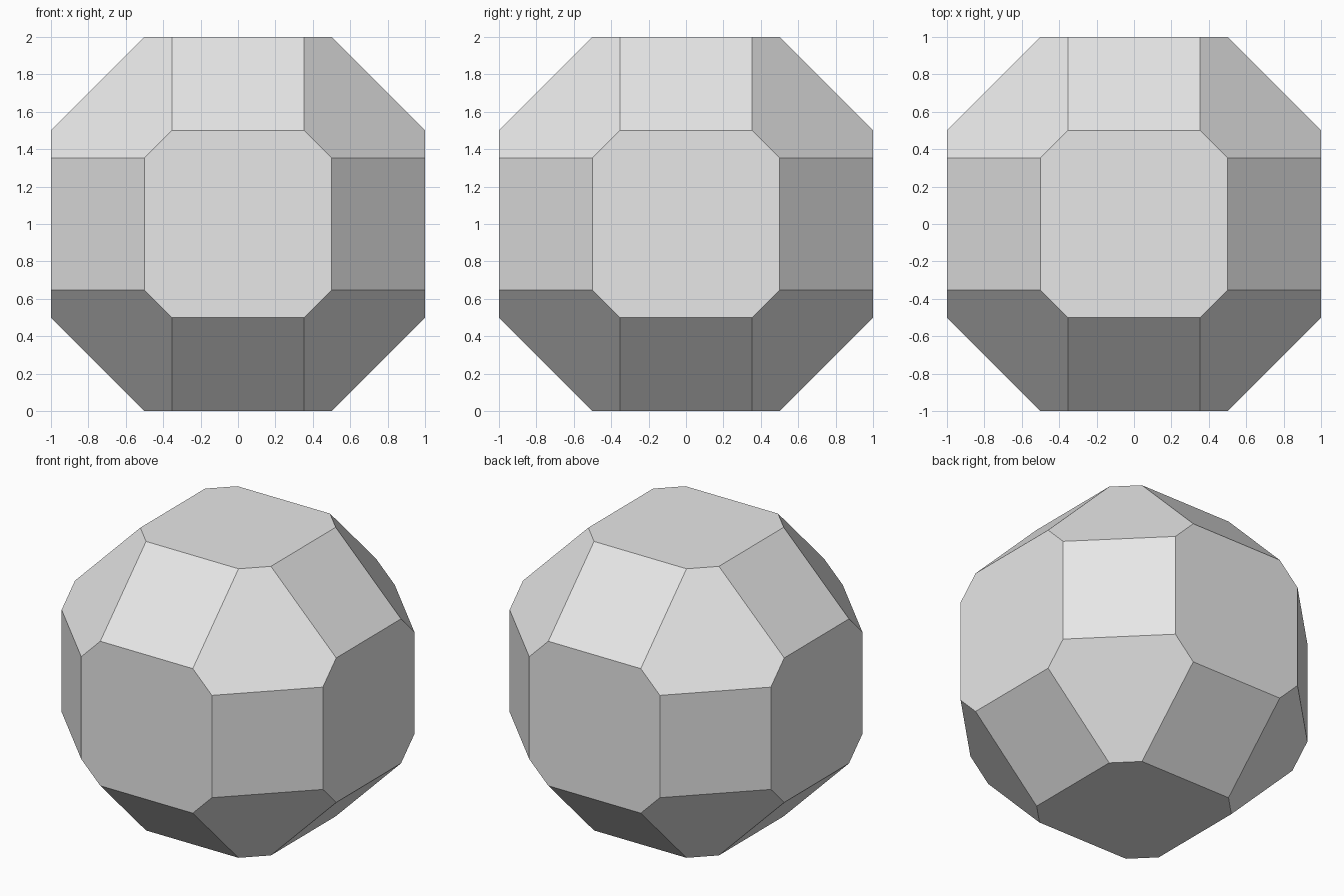
import bpy, bmesh, math
from mathutils import Vector

if "Cube" in bpy.data.objects:
    bpy.data.objects.remove(bpy.data.objects["Cube"])

# Corner distances: flat side, edge bevel, corner cut
DIMS = (1.0, 0.5, 0.354)
ORDERS = ((0, 1, 2), (0, 2, 1), (1, 0, 2), (1, 2, 0), (2, 0, 1), (2, 1, 0))

grey = bpy.data.materials.new("light_grey")
grey.diffuse_color = (0.8, 0.8, 0.8, 1.0)
grey.use_nodes = True
grey.node_tree.nodes["Principled BSDF"].inputs["Base Color"].default_value = grey.diffuse_color

# Faceted ball: hull of every mirrored and reordered corner
bm = bmesh.new()
for order in ORDERS:
    for sx in (-1, 1):
        for sy in (-1, 1):
            for sz in (-1, 1):
                a, b, c = (DIMS[i] for i in order)
                bm.verts.new(Vector((sx * a, sy * b, sz * c + 1.0)))
bmesh.ops.convex_hull(bm, input=bm.verts[:])

# Merge coplanar triangles into octagons, rectangles and hexagons
bmesh.ops.dissolve_limit(bm, angle_limit=math.radians(2),
                         verts=bm.verts[:], edges=bm.edges[:])
bmesh.ops.recalc_face_normals(bm, faces=bm.faces[:])

mesh = bpy.data.meshes.new("faceted_ball")
bm.to_mesh(mesh)
bm.free()
mesh.materials.append(grey)
ball = bpy.data.objects.new("faceted_ball", mesh)
bpy.context.collection.objects.link(ball)
